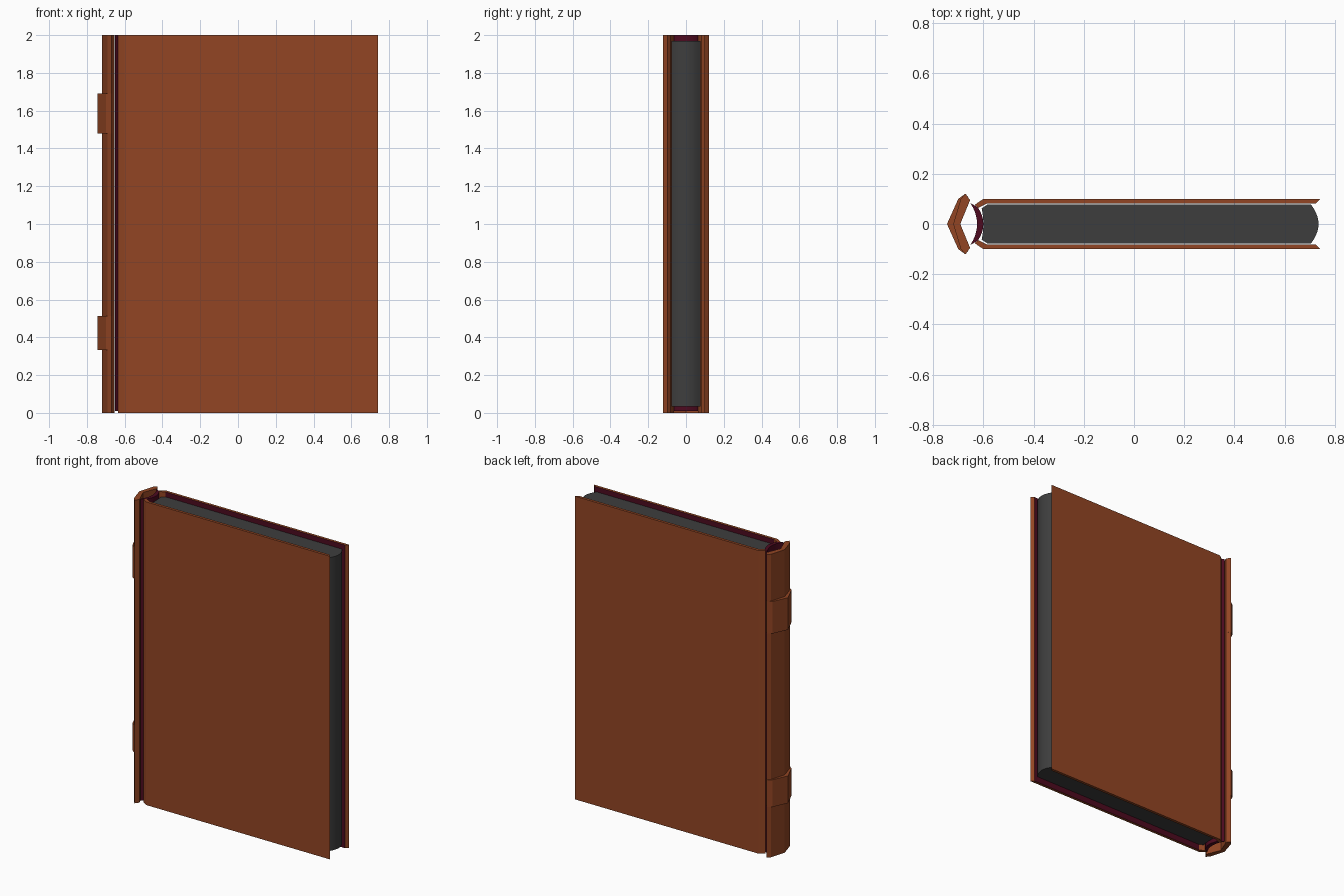
import bpy, bmesh, math

if "Cube" in bpy.data.objects:
    bpy.data.objects.remove(bpy.data.objects["Cube"])


def material(name, rgb):
    m = bpy.data.materials.new(name)
    m.diffuse_color = (*rgb, 1)
    m.use_nodes = True
    m.node_tree.nodes["Principled BSDF"].inputs["Base Color"].default_value = m.diffuse_color
    return m


LEATHER = material("brown_leather", (0.29, 0.06, 0.017))
PAPER = material("dark_grey_pages", (0.048, 0.048, 0.048))
LINING = material("maroon_lining", (0.075, 0.003, 0.014))


def extrude(name, profile, z0, z1, mats, rule=None, smooth=False):
    """Extrude an xy outline from z0 to z1; rule picks a material per face."""
    bm = bmesh.new()
    face = bm.faces.new([bm.verts.new((x, y, z0)) for x, y in profile])
    ext = bmesh.ops.extrude_face_region(bm, geom=[face])
    for v in ext["geom"]:
        if isinstance(v, bmesh.types.BMVert):
            v.co.z = z1
    bmesh.ops.recalc_face_normals(bm, faces=bm.faces)
    for f in bm.faces:
        if rule:
            f.material_index = rule(f)
    me = bpy.data.meshes.new(name)
    bm.to_mesh(me)
    bm.free()
    for m in mats:
        me.materials.append(m)
    ob = bpy.data.objects.new(name, me)
    bpy.context.collection.objects.link(ob)
    if smooth:
        bpy.ops.object.select_all(action='DESELECT')
        ob.select_set(True)
        bpy.context.view_layer.objects.active = ob
        bpy.ops.object.shade_smooth_by_angle(angle=math.radians(30))
    return ob


def bow(x_mid, x_end, half, n=10):
    """Points of a curve bulging from x_end at y=-half/+half to x_mid at y=0."""
    pts = []
    for i in range(n + 1):
        t = 2 * i / n - 1
        pts.append((x_mid + (x_end - x_mid) * t * t, half * t))
    return pts


def mirrored(half):
    """Complete an outline half (y >= 0, last point on y = 0)."""
    return half + [(x, -y) for x, y in half[-2::-1]]


# Covers with a bent hinge edge; inner faces carry the lining colour
cover = [(-0.60, 0.1), (0.742, 0.1), (0.725, 0.082), (-0.585, 0.082),
         (-0.62, 0.064), (-0.635, 0.076)]
for name, s in (("front_cover", -1), ("back_cover", 1)):
    extrude(name, [(x, y * s) for x, y in cover], 0, 2, [LEATHER, LINING],
            lambda f, s=s: int(f.normal.y * s < -0.95))

# Page block, with hollow back and rounded fore-edge
pages = bow(0.735, 0.705, 0.077) + [(-0.585, 0.077)] \
    + bow(-0.6, -0.607, 0.062)[::-1] + [(-0.585, -0.077)]
extrude("pages", pages, 0.035, 1.97, [PAPER], smooth=True)

# Curved lining strip behind the page block
lining = bow(-0.6, -0.622, 0.066) + bow(-0.625, -0.652, 0.084)[::-1]
extrude("spine_lining", lining, 0.01, 2, [LINING], smooth=True)

# Pointed spine with two raised bands
inner = mirrored([(-0.653, 0.095), (-0.692, 0)])
spine = mirrored([(-0.671, 0.121), (-0.69, 0.1), (-0.72, 0)])
extrude("spine", spine + inner[::-1], 0, 2, [LEATHER])
band = mirrored([(-0.671, 0.121), (-0.7, 0.1), (-0.745, 0)])
core = mirrored([(-0.66, 0.106), (-0.705, 0)])
for name, z0, z1 in (("lower_band", 0.334, 0.514), ("upper_band", 1.478, 1.69)):
    extrude(name, band + core[::-1], z0, z1, [LEATHER])
